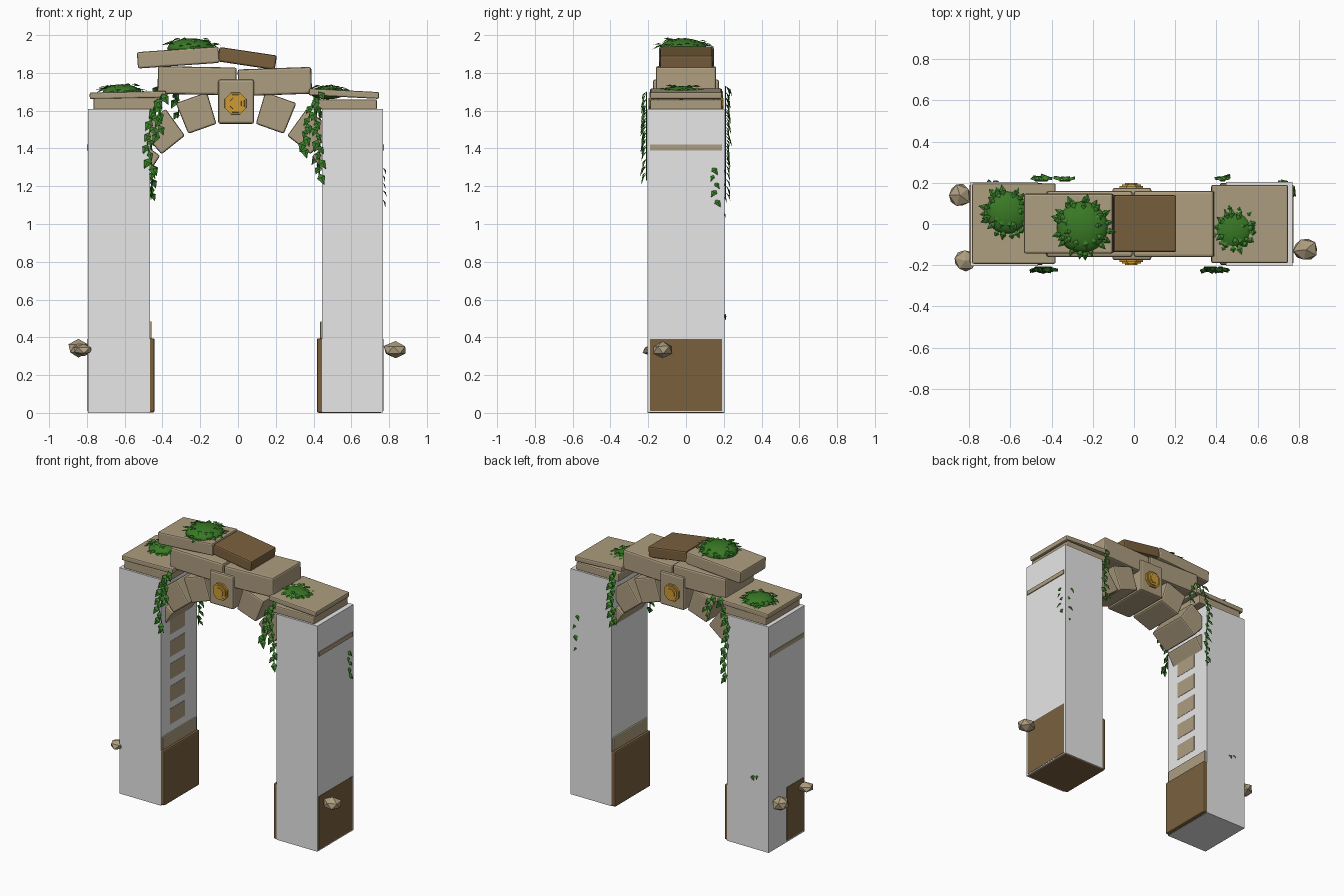
import bpy, bmesh, math, random
from mathutils import Vector, Matrix

random.seed(4)
if "Cube" in bpy.data.objects:
    bpy.data.objects.remove(bpy.data.objects["Cube"])


def material(name, r, g, b):
    m = bpy.data.materials.new(name)
    m.use_nodes = True
    m.diffuse_color = (r, g, b, 1)
    bsdf = m.node_tree.nodes["Principled BSDF"]
    bsdf.inputs["Base Color"].default_value = (r, g, b, 1)
    bsdf.inputs["Roughness"].default_value = 0.9
    return m


GREY = material("pale grey", 0.8, 0.8, 0.8)
STONE = material("sandstone", 0.42, 0.34, 0.215)
BROWN = material("dark brown stone", 0.195, 0.118, 0.048)
GOLD = material("gold", 0.62, 0.33, 0.035)
MOSS = material("moss green", 0.04, 0.19, 0.018)
LEAF = material("leaf green", 0.045, 0.22, 0.024)


def finish(name, bm, mat, bevel=0):
    bmesh.ops.recalc_face_normals(bm, faces=bm.faces)
    mesh = bpy.data.meshes.new(name)
    bm.to_mesh(mesh)
    bm.free()
    mesh.materials.append(mat)
    obj = bpy.data.objects.new(name, mesh)
    bpy.context.collection.objects.link(obj)
    if bevel:
        mod = obj.modifiers.new("worn edges", "BEVEL")
        mod.width = bevel
        mod.segments = 2
    return obj


def block(name, x, y, z, mat, bevel=0, tilt=0):
    """Box from (min, max) ranges, tilted about its own y axis (degrees)."""
    bm = bmesh.new()
    bmesh.ops.create_cube(bm, size=1)
    bmesh.ops.scale(bm, vec=[r[1] - r[0] for r in (x, y, z)], verts=bm.verts)
    obj = finish(name, bm, mat, bevel)
    obj.location = [sum(r) / 2 for r in (x, y, z)]
    obj.rotation_euler.y = math.radians(tilt)
    return obj


# Pillars
DEPTH = (-0.203, 0.203)
INNER = (-0.19, 0.19)
block("left_pillar", (0.446, 0.768), DEPTH, (0.002, 1.61), GREY)
block("right_pillar", (-0.794, -0.467), DEPTH, (0, 1.61), GREY)

# Plinths and trims peeking out of the pillars
block("left_plinth", (0.417, 0.766), (-0.2, 0.2), (0, 0.395), BROWN, 0.01)
block("right_plinth", (-0.79, -0.441), (-0.2, 0.2), (0.002, 0.395), BROWN, 0.01)
block("left_plinth_face", (0.765, 0.77), INNER, (0.01, 0.39), BROWN)
block("right_plinth_face", (-0.796, -0.79), (-0.19, 0), (0.01, 0.39), BROWN)
block("left_trim", (0.434, 0.6), INNER, (0.39, 0.485), STONE, 0.006)
block("right_trim", (-0.6, -0.457), INNER, (0.39, 0.485), STONE, 0.006)
block("left_band", (0.7, 0.774), INNER, (1.39, 1.42), STONE)
block("right_band", (-0.799, -0.7), INNER, (1.39, 1.42), STONE)
for i in range(5):
    z = 0.54 + i * 0.16
    block("exposed_stone", (-0.47, -0.465), (-0.1, 0.07), (z, z + 0.11), STONE)

# Capitals
block("right_capital_base", (-0.765, -0.41), INNER, (1.605, 1.67), STONE, 0.008)
block("right_capital_slab", (-0.785, -0.38), (-0.193, 0.197), (1.665, 1.7), STONE, 0.008, -1.2)
block("left_capital_base", (0.4, 0.735), INNER, (1.605, 1.66), STONE, 0.008)
block("left_capital_slab", (0.375, 0.747), (-0.19, 0.19), (1.672, 1.708), STONE, 0.008, 3)

# Arch wedges
for side, label in ((1, "left"), (-1, "right")):
    for angle in (19.5, 38.5, 56.5):
        bm = bmesh.new()
        bmesh.ops.create_cube(bm, size=1)
        for v in bm.verts:
            v.co.x *= 0.175 if v.co.z > 0 else 0.158
            v.co.y *= 0.3
            v.co.z *= 0.175
        wedge = finish(label + "_arch_stone", bm, STONE, 0.01)
        a = math.radians(angle) * side
        wedge.location = (0.622 * math.sin(a) - 0.01, 0, 1.0 + 0.622 * math.cos(a))
        wedge.rotation_euler.y = a

# Lintel, keystone and top slabs
block("right_lintel", (-0.425, -0.008), (-0.16, 0.16), (1.685, 1.832), STONE, 0.012, 1)
block("left_lintel", (0.0, 0.39), (-0.16, 0.16), (1.683, 1.825), STONE, 0.012, -2)
block("keystone", (-0.105, 0.085), (-0.175, 0.175), (1.53, 1.765), STONE, 0.012)
block("right_top_slab", (-0.533, -0.1), (-0.143, 0.147), (1.838, 1.925), STONE, 0.01, -4)
block("left_top_slab", (-0.105, 0.202), (-0.137, 0.14), (1.838, 1.915), BROWN, 0.01, 8.5)

# Octagonal medallions on both faces
for side, label in ((-1, "front"), (1, "back")):
    for r, out in ((0.068, 0.185), (0.055, 0.192), (0.036, 0.198)):
        bm = bmesh.new()
        bmesh.ops.create_cone(bm, cap_ends=True, segments=8, radius1=r, radius2=r * 0.9, depth=0.05)
        disc = finish(label + "_medallion", bm, GOLD)
        disc.location = (-0.013, side * (out - 0.025), 1.638)
        disc.rotation_euler = (-side * math.pi / 2, math.radians(22.5), 0)


# Foliage
def add_leaf(bm, base, direction, normal, length):
    d = Vector(direction).normalized()
    s = d.cross(Vector(normal)).normalized()
    n = s.cross(d)
    b = Vector(base)
    mid = bm.verts.new(b + d * length * 0.45 + n * length * 0.12)
    rim = [bm.verts.new(p) for p in (
        b,
        b + (d * 0.38 + s * 0.32) * length,
        b + (d - n * 0.15) * length,
        b + (d * 0.38 - s * 0.32) * length)]
    for i in range(4):
        bm.faces.new((mid, rim[i], rim[(i + 1) % 4]))


def moss_clump(label, x, y, z, r, height):
    bm = bmesh.new()
    bmesh.ops.create_icosphere(bm, subdivisions=3, radius=1)
    bmesh.ops.scale(bm, vec=(r, r, height), verts=bm.verts)
    dome = finish(label + "_moss", bm, MOSS)
    dome.location = (x, y, z)
    for p in dome.data.polygons:
        p.use_smooth = True
    bm = bmesh.new()
    for i in range(34):
        a = i * 2.4 + random.uniform(-0.2, 0.2)
        lift = random.uniform(0.1, 0.5) if i < 20 else random.uniform(0.5, 1.1)
        out = Vector((math.cos(a), math.sin(a), 0))
        base = Vector((x, y, z + 0.004)) + out * r * 0.92 * math.cos(lift)
        base.z += height * math.sin(lift)
        add_leaf(bm, base, out + Vector((0, 0, random.uniform(-0.3, 0.2))),
                 (0, 0, 1), random.uniform(0.04, 0.055))
    finish(label + "_moss_leaves", bm, LEAF)


moss_clump("right", -0.615, 0.055, 1.69, 0.105, 0.05)
moss_clump("top", -0.25, -0.015, 1.93, 0.125, 0.053)
moss_clump("left", 0.475, -0.025, 1.695, 0.095, 0.035)


def vine(name, points, out, step=0.034, size=0.065):
    """Stem along points with leaves drooping away from the wall."""
    curve = bpy.data.curves.new(name + "_stem", "CURVE")
    curve.dimensions = "3D"
    curve.bevel_depth = 0.003
    curve.bevel_resolution = 0
    curve.materials.append(LEAF)
    spline = curve.splines.new("POLY")
    spline.points.add(len(points) - 1)
    for sp, p in zip(spline.points, points):
        sp.co = (*p, 1)
    bpy.context.collection.objects.link(bpy.data.objects.new(name + "_stem", curve))
    out = Vector(out)
    side = out.cross(Vector((0, 0, 1)))
    bm = bmesh.new()
    flip = 1
    for a, b in zip(points, points[1:]):
        a, b = Vector(a), Vector(b)
        count = max(1, round((b - a).length / step))
        for i in range(count):
            flip = -flip
            d = out * random.uniform(0.45, 0.8) + side * flip * random.uniform(0.2, 0.7)
            add_leaf(bm, a.lerp(b, i / count), d + Vector((0, 0, -0.9)),
                     out + Vector((0, 0, 0.5)), size * random.uniform(0.8, 1.1))
    finish(name, bm, LEAF)


F, B = -0.21, 0.21
FRONT, BACK = (0, -1, 0), (0, 1, 0)
vine("right_front_vine", [(-0.4, F, 1.69), (-0.45, F, 1.58), (-0.48, F, 1.42), (-0.44, F, 1.24)], FRONT)
vine("right_front_short_vine", [(-0.43, F, 1.66), (-0.41, F, 1.56), (-0.43, F, 1.45)], FRONT)
vine("left_front_vine", [(0.43, F, 1.7), (0.41, F, 1.55), (0.43, F, 1.38), (0.43, F, 1.23)], FRONT)
vine("left_front_short_vine", [(0.4, F, 1.66), (0.36, F, 1.5), (0.34, F, 1.38)], FRONT)
vine("right_back_vine", [(-0.42, B, 1.73), (-0.48, B, 1.55), (-0.45, B, 1.35), (-0.46, B, 1.13)], BACK)
vine("right_back_short_vine", [(-0.36, B, 1.73), (-0.31, B, 1.63), (-0.32, B, 1.56)], BACK)
vine("left_back_vine", [(0.42, B, 1.7), (0.44, B, 1.5), (0.42, B, 1.3)], BACK)
vine("left_corner_vine", [(0.72, 0.195, 1.3), (0.74, 0.195, 1.15), (0.71, 0.195, 0.98)], BACK, 0.1, 0.05)
vine("left_side_vine", [(0.765, 0.14, 1.3), (0.765, 0.16, 1.18), (0.765, 0.15, 1.08)], (1, 0, 0), 0.045, 0.05)
vine("right_low_vine", [(-0.7, 0.197, 0.53), (-0.64, 0.197, 0.52)], BACK, 0.018, 0.045)

# Loose rocks
for label, x, y, z, size in (
        ("right_back", -0.845, 0.14, 0.342, (0.062, 0.065, 0.05)),
        ("right_front", -0.818, -0.178, 0.333, (0.064, 0.055, 0.033)),
        ("left_front", 0.834, -0.125, 0.333, (0.066, 0.06, 0.044))):
    bm = bmesh.new()
    bmesh.ops.create_icosphere(bm, subdivisions=1, radius=1)
    bmesh.ops.rotate(bm, matrix=Matrix.Rotation(random.uniform(0, 3), 3, "Z"), verts=bm.verts)
    for v in bm.verts:
        v.co = v.co * random.uniform(0.88, 1.08)
    bmesh.ops.scale(bm, vec=size, verts=bm.verts)
    rock = finish(label + "_rock", bm, STONE)
    rock.location = (x, y, z)
